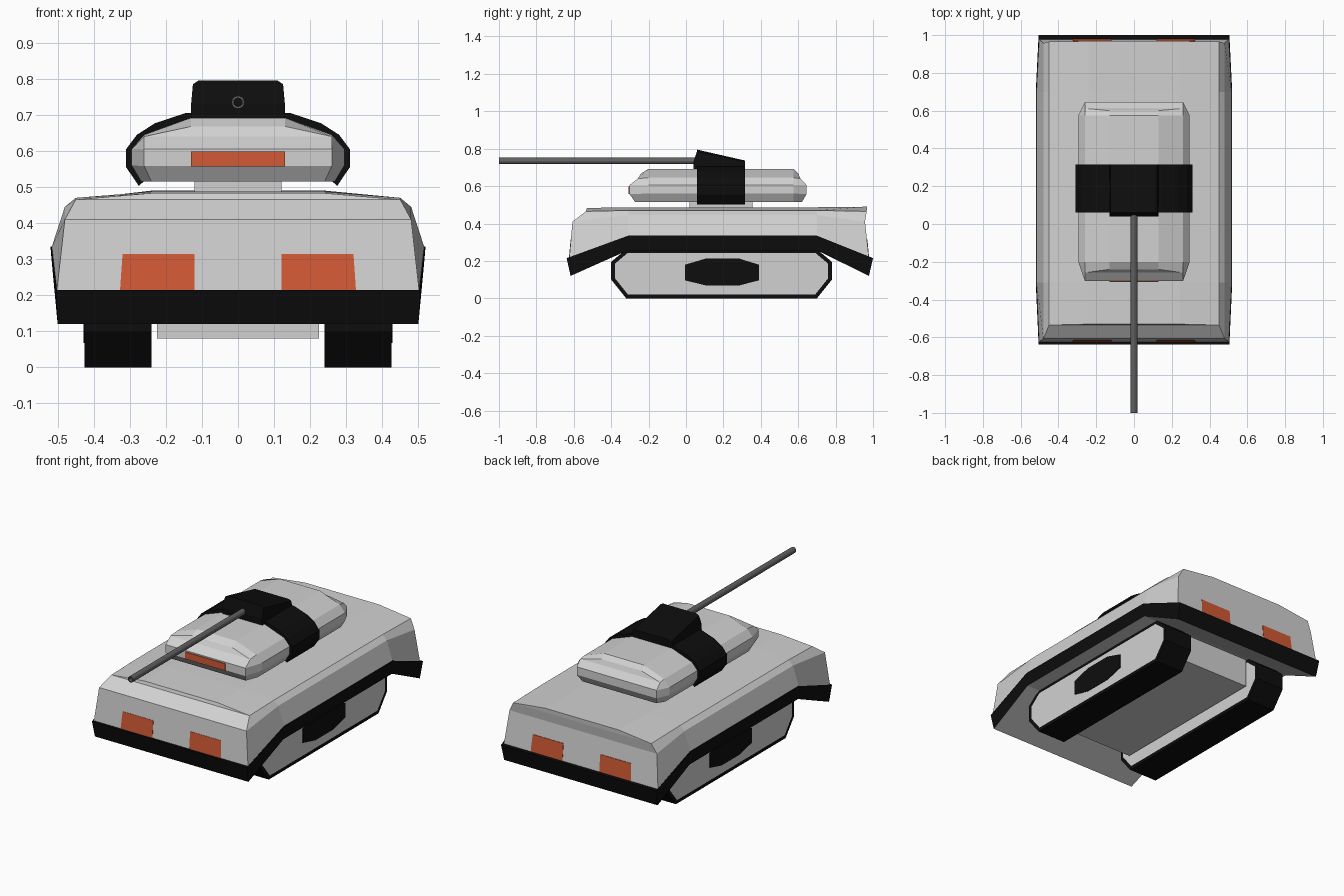
import bpy, bmesh, math
from mathutils import Vector

if "Cube" in bpy.data.objects:
    bpy.data.objects.remove(bpy.data.objects["Cube"])


def material(name, rgb):
    m = bpy.data.materials.new(name)
    m.diffuse_color = (*rgb, 1)
    m.use_nodes = True
    m.node_tree.nodes["Principled BSDF"].inputs["Base Color"].default_value = m.diffuse_color
    return m


GREY = material("light_grey", (0.64, 0.64, 0.64))
BLACK = material("black", (0.004, 0.004, 0.004))
ORANGE = material("orange", (0.64, 0.10, 0.036))
STEEL = material("dark_steel", (0.12, 0.12, 0.12))


def finish(bm, name, *mats):
    bmesh.ops.recalc_face_normals(bm, faces=bm.faces)
    me = bpy.data.meshes.new(name)
    bm.to_mesh(me)
    bm.free()
    ob = bpy.data.objects.new(name, me)
    bpy.context.collection.objects.link(ob)
    for m in mats:
        me.materials.append(m)
    return ob


def loft(name, stations, mats, dark_rows=()):
    """Skin mirrored half sections (x, y, z), listed bottom to top."""
    bm = bmesh.new()
    n = len(stations[0])
    rings = []
    for st in stations:
        right = [bm.verts.new(p) for p in st]
        left = [bm.verts.new((-x, y, z)) for x, y, z in st]
        rings.append(right + left[::-1])
    m = 2 * n

    def face(verts, row):
        f = bm.faces.new(verts)
        f.material_index = 1 if row in dark_rows else 0

    for a, b in zip(rings, rings[1:]):
        for k in range(m):
            j = (k + 1) % m
            row = k if k < n - 1 else (m - 2 - k if n <= k < m - 1 else -1)
            face((a[k], a[j], b[j], b[k]), row)
    for r in (rings[0], rings[-1]):
        for k in range(n - 1):
            face((r[k], r[k + 1], r[m - 2 - k], r[m - 1 - k]), k)
    return finish(bm, name, *mats)


def prism(name, outline, axis, lo, hi, mats, rim=0):
    """Extrude a 2D outline along x (points y,z) or y (points x,z)."""
    bm = bmesh.new()

    def at(p, t):
        return (t, p[0], p[1]) if axis == "x" else (p[0], t, p[1])
    a = [bm.verts.new(at(p, lo)) for p in outline]
    b = [bm.verts.new(at(p, hi)) for p in outline]
    caps = [bm.faces.new(a), bm.faces.new(b)]
    n = len(outline)
    for i in range(n):
        bm.faces.new((a[i], a[(i + 1) % n], b[(i + 1) % n], b[i]))
    bmesh.ops.recalc_face_normals(bm, faces=bm.faces)
    if rim:
        bmesh.ops.inset_individual(bm, faces=caps, thickness=rim, use_even_offset=True)
        for f in caps:
            f.material_index = 1
    return finish(bm, name, *mats)


def box(name, lo, hi, mat):
    return prism(name, [(lo[0], lo[2]), (hi[0], lo[2]), (hi[0], hi[2]), (lo[0], hi[2])],
                 "y", lo[1], hi[1], [mat])


# Hull with black skirt along its lower edge
def hull_mid(y):
    return [(.513, y, .257), (.52, y, .335), (.516, y, .335),
            (.48, y, .445), (.45, y, .47), (.24, y, .487)]


loft("hull", [
    [(.50, -.617, .12), (.505, -.638, .215), (.502, -.624, .215),
     (.48, -.607, .41), (.45, -.535, .465), (.24, -.53, .483)],
    hull_mid(-.31), hull_mid(.70),
    [(.50, .978, .12), (.505, 1.0, .215), (.502, .978, .215),
     (.48, .957, .41), (.45, .966, .465), (.24, .968, .49)],
], [GREY, BLACK], dark_rows=(0, 1))

# Belly between the tracks and turret neck
box("belly", (-.225, -.31, .08), (.225, .70, .25), GREY)
box("turret_neck", (-.12, .02, .47), (.12, .355, .53), GREY)

# Orange light plates, front and rear, leaning with the hull ends
for end, y0, y1 in (("front", -.626, -.617), ("rear", .979, .970)):
    d = .006 if end == "front" else -.006
    for s, side in ((1, "right"), (-1, "left")):
        bm = bmesh.new()
        vs = [[bm.verts.new((s * x, y + off, z)) for x, y, z in
               ((.12, y0, .215), (.327, y0, .215), (.32, y1, .315), (.12, y1, .315))]
              for off in (0, d)]
        bm.faces.new(vs[0])
        bm.faces.new(vs[1])
        for i in range(4):
            j = (i + 1) % 4
            bm.faces.new((vs[0][i], vs[0][j], vs[1][j], vs[1][i]))
        finish(bm, f"{end}_light_{side}", ORANGE)

# Tracks with grey side panels and black hub plates
track = [(-.40, .10), (-.32, 0), (.70, 0), (.78, .10),
         (.78, .195), (.70, .262), (-.32, .262), (-.40, .195)]
hub = [(-.005, .096), (.11, .068), (.28, .068), (.39, .096),
       (.39, .18), (.28, .214), (.11, .214), (-.005, .18)]
for s, side in ((1, "right"), (-1, "left")):
    prism(f"track_{side}", track, "x", s * .24, s * .425, [BLACK, GREY], rim=.02)
    prism(f"track_hub_{side}", hub, "x", s * .423, s * .428, [BLACK])


# Turret
def turret_mid(y):
    return [(.268, y, .515), (.295, y, .56), (.295, y, .605), (.26, y, .645), (.13, y, .692)]


loft("turret", [
    [(.24, -.272, .515), (.26, -.302, .558), (.26, -.302, .605),
     (.26, -.258, .64), (.13, -.24, .668)],
    turret_mid(-.20), turret_mid(.575),
    [(.24, .62, .515), (.26, .645, .558), (.26, .645, .605),
     (.26, .612, .64), (.13, .60, .668)],
], [GREY])
box("vision_slit", (-.13, -.307, .557), (.13, -.30, .598), ORANGE)

# Black armour band wrapped over the turret sides
band = [(.10, .705), (.145, .705), (.23, .677), (.28, .645), (.31, .605), (.31, .555),
        (.275, .503), (.262, .515), (.293, .56), (.293, .60), (.265, .635), (.13, .685), (.10, .685)]
for s, side in ((1, "right"), (-1, "left")):
    prism(f"turret_band_{side}", [(s * x, z) for x, z in band], "y", .06, .315, [BLACK])

# Gun housing on top of the turret
loft("gun_housing", [
    [(.13, .04, .68), (.13, .04, .73), (.125, .058, .785), (.11, .06, .795)],
    [(.13, .315, .68), (.13, .315, .715), (.125, .315, .73), (.11, .315, .737)],
], [BLACK])

# Hollow gun barrel
bm = bmesh.new()
N = 12
loops = [[bm.verts.new((r * math.cos(2 * math.pi * i / N), y, .735 + r * math.sin(2 * math.pi * i / N)))
          for i in range(N)] for r, y in ((.012, .06), (.012, -1), (.018, -1), (.018, .06))]
for a, b in zip(loops, loops[1:] + loops[:1]):
    for i in range(N):
        j = (i + 1) % N
        bm.faces.new((a[i], a[j], b[j], b[i]))
finish(bm, "gun_barrel", STEEL)
